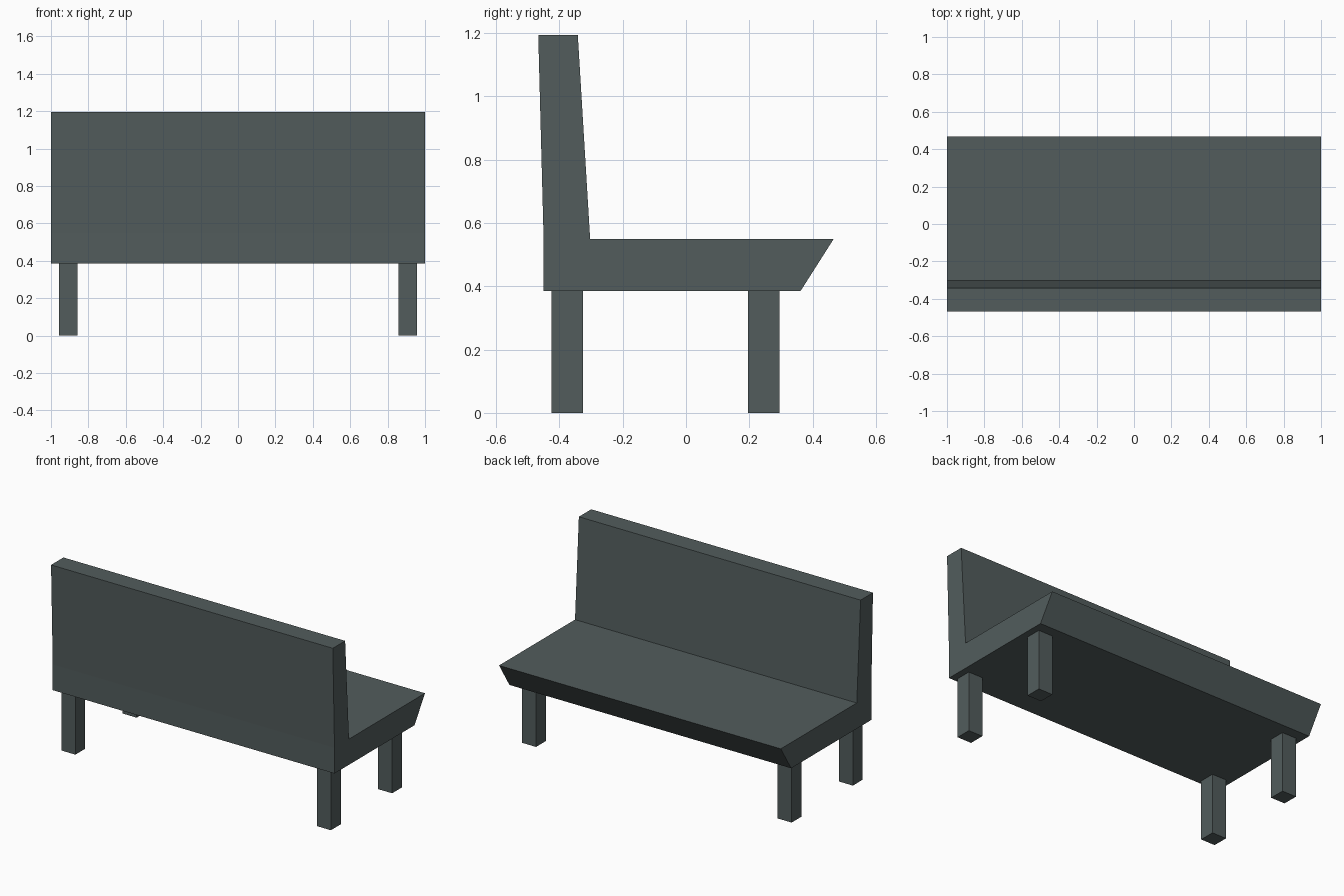
import bpy
import bmesh

if "Cube" in bpy.data.objects:
    bpy.data.objects.remove(bpy.data.objects["Cube"], do_unlink=True)

# Single slate grey finish
slate = bpy.data.materials.new("slate_grey")
slate.use_nodes = True
colour = (0.085, 0.108, 0.108, 1)
slate.diffuse_color = colour
slate.node_tree.nodes["Principled BSDF"].inputs["Base Color"].default_value = colour


def extrude_profile(name, profile, x_min, x_max):
    """Sweep a closed (y, z) outline along x."""
    bm = bmesh.new()
    face = bm.faces.new([bm.verts.new((x_min, y, z)) for y, z in profile])
    swept = bmesh.ops.extrude_face_region(bm, geom=[face])["geom"]
    verts = [v for v in swept if isinstance(v, bmesh.types.BMVert)]
    bmesh.ops.translate(bm, verts=verts, vec=(x_max - x_min, 0, 0))
    bmesh.ops.recalc_face_normals(bm, faces=bm.faces)
    mesh = bpy.data.meshes.new(name)
    bm.to_mesh(mesh)
    bm.free()
    mesh.materials.append(slate)
    obj = bpy.data.objects.new(name, mesh)
    bpy.context.collection.objects.link(obj)
    return obj


# Seat and leaning backrest share one L-shaped section
SEAT_BOTTOM = 0.385
section = [(-0.45, SEAT_BOTTOM), (0.362, SEAT_BOTTOM), (0.467, 0.55),
           (-0.303, 0.55), (-0.342, 1.195), (-0.467, 1.195), (-0.45, 0.55)]
extrude_profile("seat_and_backrest", section, -1, 1)

# Four square legs
LEG = 0.1
for row, y in (("front", -0.425), ("back", 0.196)):
    for side, x in (("right", -0.957), ("left", 0.857)):
        outline = [(y, 0), (y + LEG, 0), (y + LEG, SEAT_BOTTOM), (y, SEAT_BOTTOM)]
        extrude_profile(f"{row}_{side}_leg", outline, x, x + LEG)
